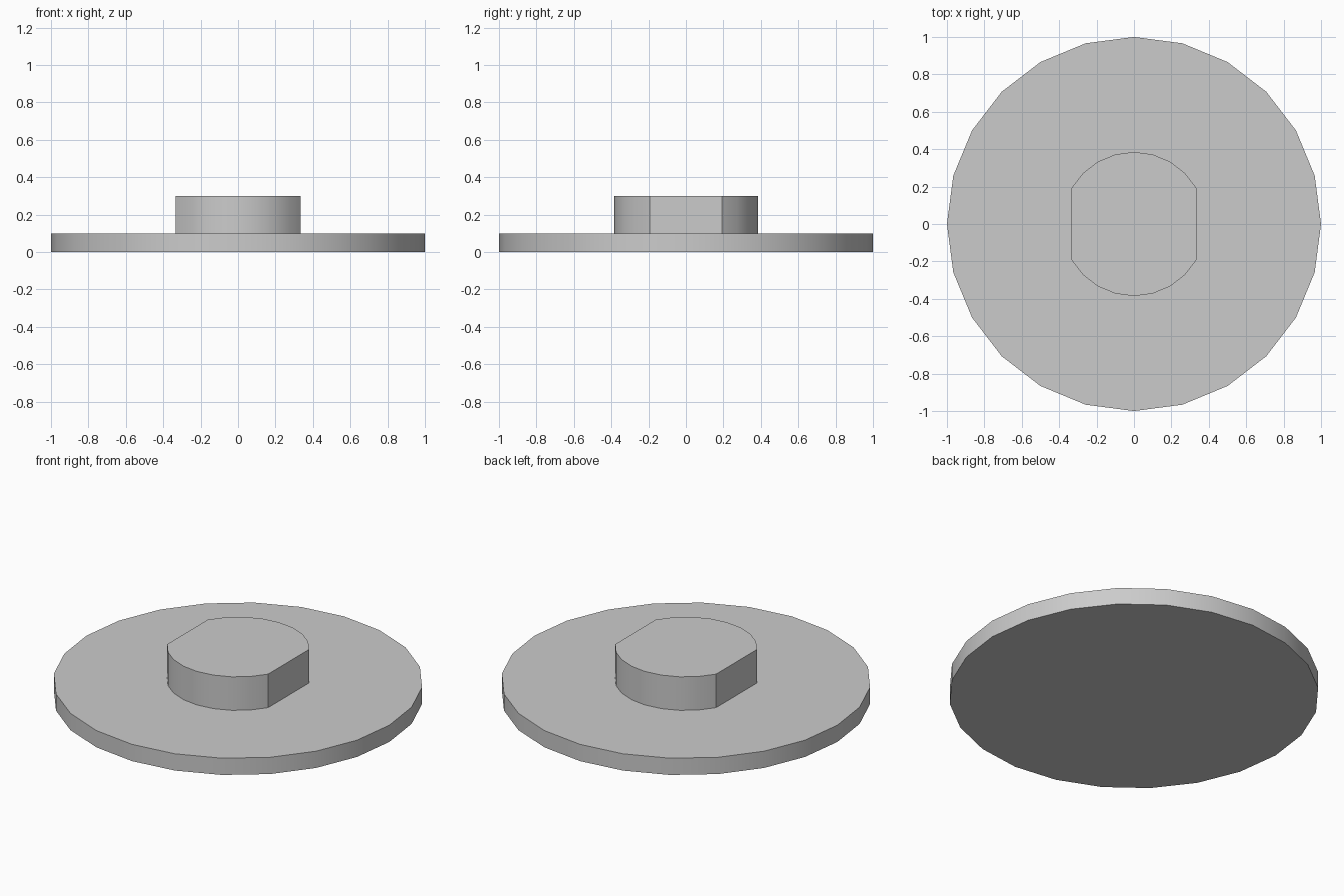
import bpy
import bmesh
from math import cos, sin, pi, radians

cube = bpy.data.objects.get("Cube")
if cube:
    bpy.data.objects.remove(cube, do_unlink=True)

SIDES = 24

grey = bpy.data.materials.new("plain grey")
grey.use_nodes = True
colour = (0.6, 0.6, 0.6, 1)
grey.diffuse_color = colour
grey.node_tree.nodes["Principled BSDF"].inputs["Base Color"].default_value = colour


def ring(radius, flat_at=None):
    """Circle outline; points beyond flat_at on either side in x are dropped."""
    points = [(radius * cos(2 * pi * i / SIDES), radius * sin(2 * pi * i / SIDES))
              for i in range(SIDES)]
    return [p for p in points if flat_at is None or abs(p[0]) <= flat_at]


def extrude_outline(name, outline, bottom, top, closed_bottom=True):
    bm = bmesh.new()
    low = [bm.verts.new((x, y, bottom)) for x, y in outline]
    high = [bm.verts.new((x, y, top)) for x, y in outline]
    bm.faces.new(high)
    if closed_bottom:
        bm.faces.new(low[::-1])
    for i in range(len(outline)):
        j = (i + 1) % len(outline)
        bm.faces.new((low[i], low[j], high[j], high[i]))
    mesh = bpy.data.meshes.new(name)
    bm.to_mesh(mesh)
    bm.free()
    mesh.materials.append(grey)
    obj = bpy.data.objects.new(name, mesh)
    bpy.context.collection.objects.link(obj)
    # Smooth round walls, crisp rims and flats
    bpy.ops.object.select_all(action="DESELECT")
    obj.select_set(True)
    bpy.context.view_layer.objects.active = obj
    bpy.ops.object.shade_smooth_by_angle(angle=radians(30))
    return obj


# Wide base disc
extrude_outline("base_disc", ring(1.0), 0, 0.1)

# Raised boss with a flat cut on its left and right sides
extrude_outline("flatted_boss", ring(0.385, flat_at=0.34), 0.1, 0.3, closed_bottom=False)
